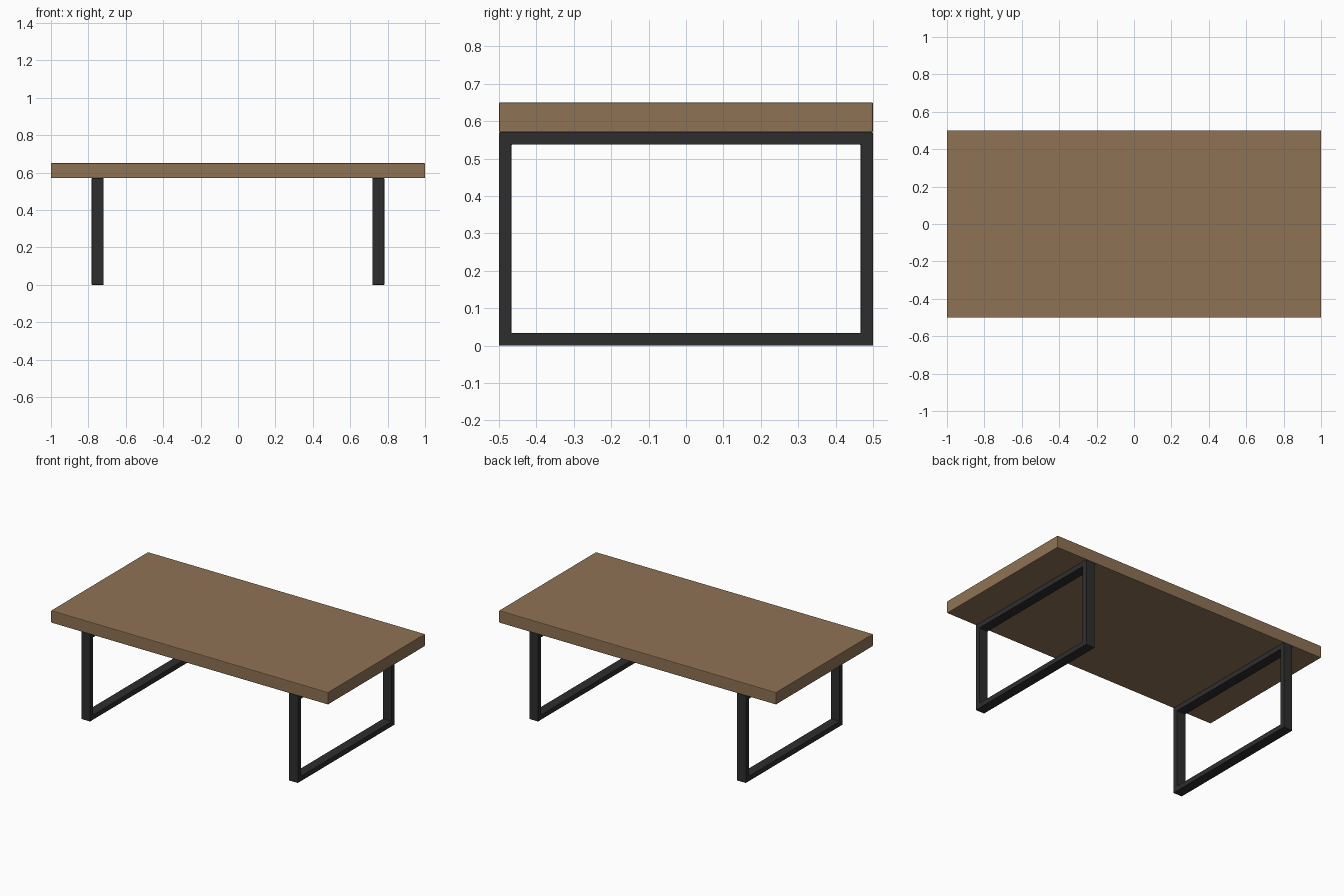
import bpy, bmesh

if "Cube" in bpy.data.objects:
    bpy.data.objects.remove(bpy.data.objects["Cube"])

def material(name, rgb):
    m = bpy.data.materials.new(name)
    m.diffuse_color = (*rgb, 1)
    m.use_nodes = True
    m.node_tree.nodes["Principled BSDF"].inputs["Base Color"].default_value = m.diffuse_color
    return m

wood = material("brown wood", (0.275, 0.171, 0.091))
metal = material("black metal", (0.027, 0.027, 0.027))

def finish(bm, name, mat, bevel):
    bmesh.ops.recalc_face_normals(bm, faces=bm.faces)
    me = bpy.data.meshes.new(name)
    bm.to_mesh(me)
    bm.free()
    ob = bpy.data.objects.new(name, me)
    bpy.context.collection.objects.link(ob)
    me.materials.append(mat)
    mod = ob.modifiers.new("soft edges", 'BEVEL')
    mod.width = bevel
    mod.segments = 2
    mod.limit_method = 'ANGLE'
    return ob

# Thick rectangular slab
bm = bmesh.new()
bmesh.ops.create_cube(bm, size=1)
for v in bm.verts:
    v.co = (v.co.x * 2, v.co.y, v.co.z * 0.08 + 0.61)
finish(bm, "table_top", wood, 0.004)

# Closed rectangular leg frames of flat bar
HALF, TOP, BAR, WIDTH = 0.5, 0.57, 0.033, 0.064

def leg_frame(name, x):
    bm = bmesh.new()
    def loop(inset):
        y, lo, hi = HALF - inset, inset, TOP - inset
        return [bm.verts.new((x - WIDTH / 2, a, b))
                for a, b in ((-y, lo), (y, lo), (y, hi), (-y, hi))]
    outer, inner = loop(0), loop(BAR)
    faces = [bm.faces.new((outer[i], outer[(i + 1) % 4], inner[(i + 1) % 4], inner[i]))
             for i in range(4)]
    side = bmesh.ops.extrude_face_region(bm, geom=faces, use_keep_orig=True)
    moved = [g for g in side["geom"] if isinstance(g, bmesh.types.BMVert)]
    bmesh.ops.translate(bm, verts=moved, vec=(WIDTH, 0, 0))
    return finish(bm, name, metal, 0.002)

leg_frame("left_leg_frame", -0.75)
leg_frame("right_leg_frame", 0.75)
